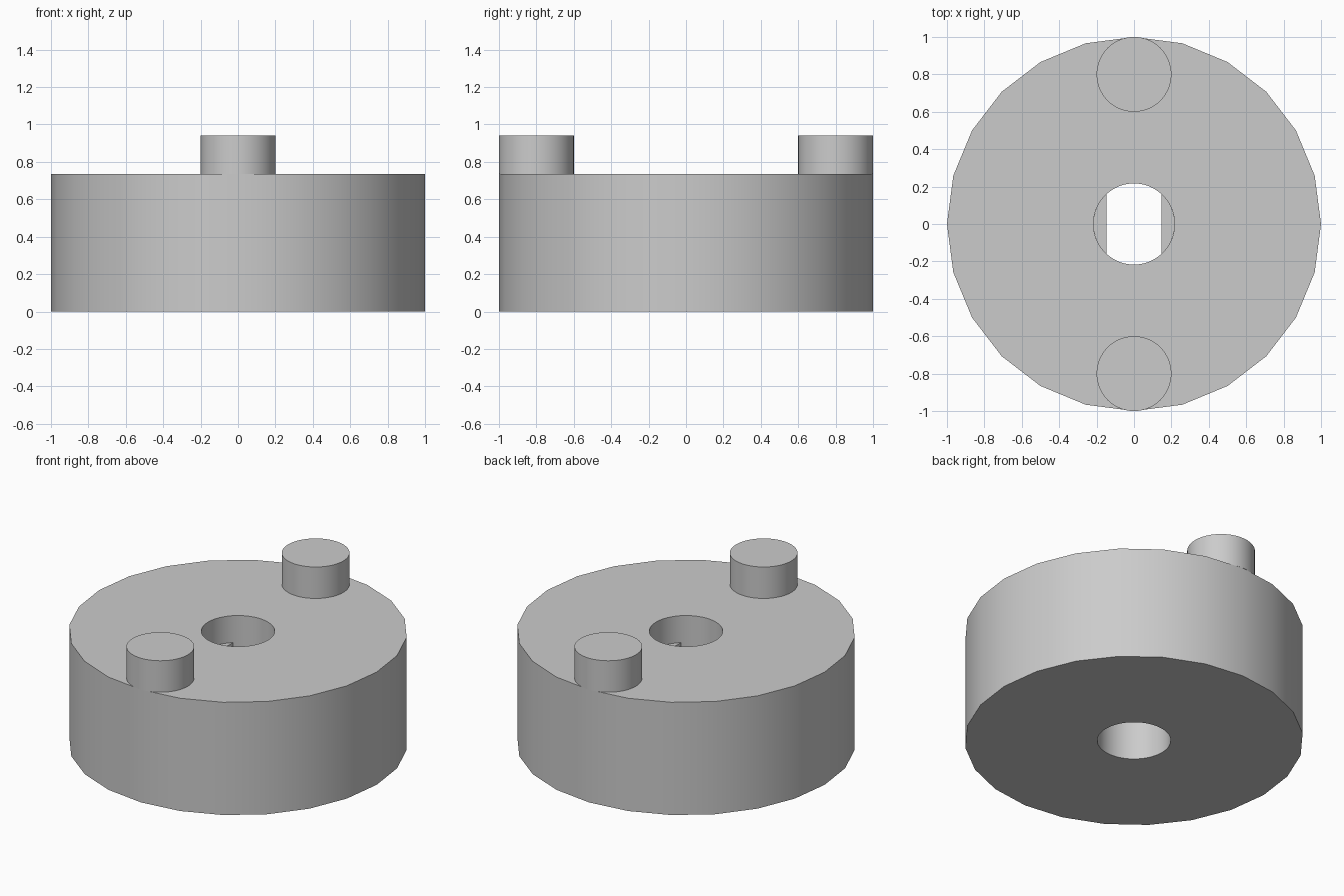
import bpy
import bmesh
from math import sin, cos, pi, acos, radians

cube = bpy.data.objects.get("Cube")
if cube:
    bpy.data.objects.remove(cube, do_unlink=True)

SIDES = 24
BODY_TOP, PEG_TOP = 0.735, 0.94
BORE, FLAT = 0.217, 0.147
KEY_LOW, KEY_HIGH = 0.27, 0.56

grey = bpy.data.materials.new("plain grey")
grey.use_nodes = True
colour = (0.6, 0.6, 0.6, 1)
grey.diffuse_color = colour
grey.node_tree.nodes["Principled BSDF"].inputs["Base Color"].default_value = colour


def finish(name, bm):
    bmesh.ops.recalc_face_normals(bm, faces=bm.faces[:])
    mesh = bpy.data.meshes.new(name)
    bm.to_mesh(mesh)
    bm.free()
    mesh.materials.append(grey)
    obj = bpy.data.objects.new(name, mesh)
    bpy.context.collection.objects.link(obj)
    bpy.ops.object.select_all(action="DESELECT")
    obj.select_set(True)
    bpy.context.view_layer.objects.active = obj
    bpy.ops.object.shade_smooth_by_angle(angle=radians(35))
    return obj


def circle(radius, count, centre_y=0):
    return [(radius * cos(2 * pi * i / count), centre_y + radius * sin(2 * pi * i / count))
            for i in range(count)]


def ring(bm, outline, z):
    return [bm.verts.new((x, y, z)) for x, y in outline]


def walls(bm, low, high):
    n = len(low)
    for i in range(n):
        j = (i + 1) % n
        bm.faces.new((low[i], low[j], high[j], high[i]))


def prism(name, outline, low_z, high_z):
    bm = bmesh.new()
    low, high = ring(bm, outline, low_z), ring(bm, outline, high_z)
    walls(bm, low, high)
    bm.faces.new(low)
    bm.faces.new(high)
    return finish(name, bm)


# Round body with a through bore of twice as many sides
bm = bmesh.new()
outer = [ring(bm, circle(1, SIDES), z) for z in (0, BODY_TOP)]
inner = [ring(bm, circle(BORE, 2 * SIDES), z) for z in (0, BODY_TOP)]
walls(bm, *outer)
walls(bm, *inner)
for o, n in zip(outer, inner):
    for i in range(SIDES):
        bm.faces.new((o[i], o[(i + 1) % SIDES], n[(2 * i + 2) % (2 * SIDES)],
                      n[2 * i + 1], n[2 * i]))
finish("body", bm)

# Flat-sided keys that narrow the middle of the bore
half = acos(FLAT / BORE)
steps = 12
arc = [-half + 2 * half * i / steps for i in range(steps + 1)]
for name, side in (("left_bore_flat", 1), ("right_bore_flat", -1)):
    prism(name, [(side * BORE * cos(a), BORE * sin(a)) for a in arc], KEY_LOW, KEY_HIGH)

# Two drive pegs standing at the rim
for name, side in (("front_peg", -1), ("back_peg", 1)):
    prism(name, circle(0.2, 64, side * 0.8), BODY_TOP, PEG_TOP)
